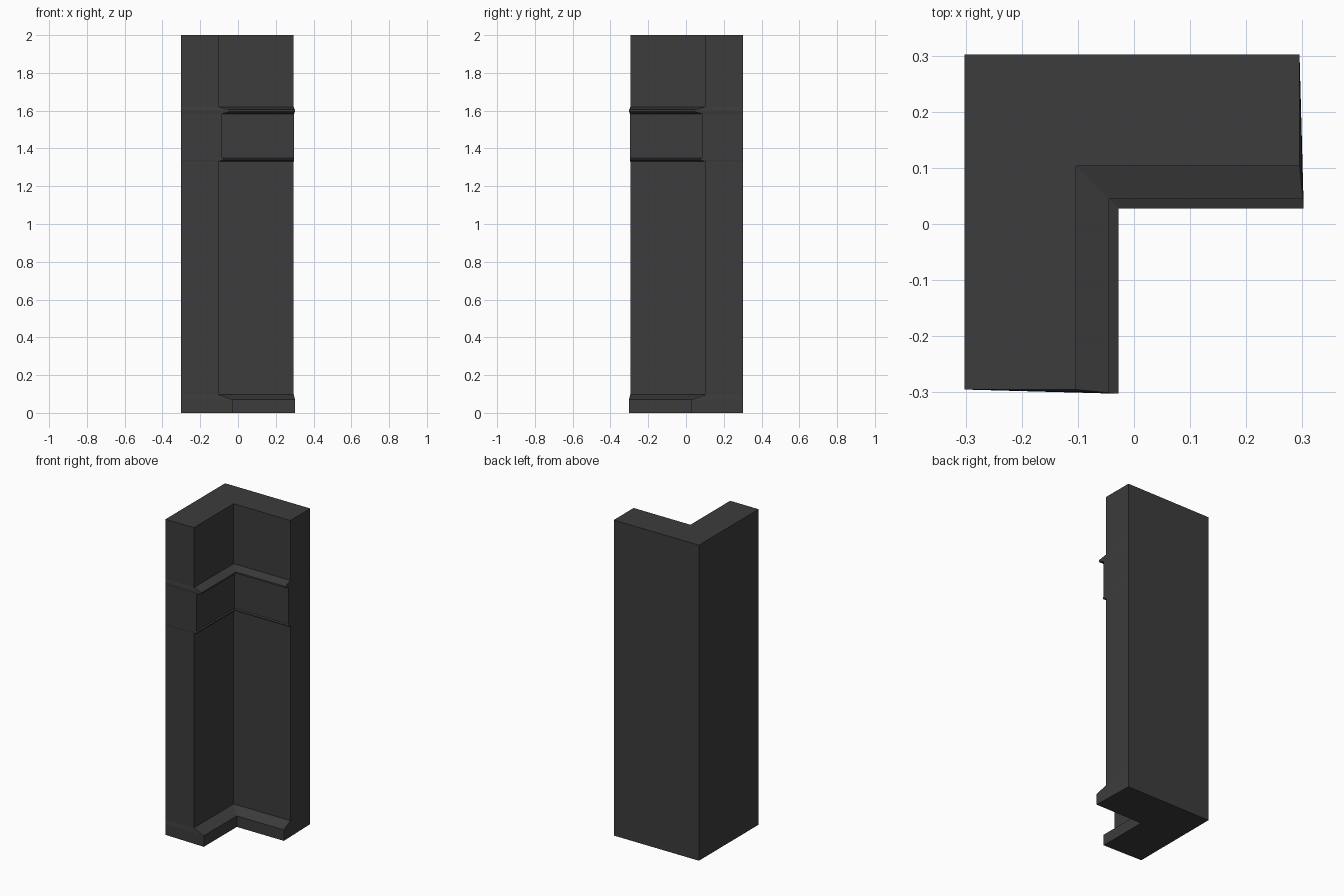
import bpy
import bmesh

cube = bpy.data.objects.get("Cube")
if cube:
    bpy.data.objects.remove(cube, do_unlink=True)

OUTER, INNER, END, TOP = 0.302, 0.103, 0.295, 2.0

# Single dark stone colour
stone = bpy.data.materials.new("dark_grey_stone")
stone.use_nodes = True
colour = (0.045, 0.045, 0.045, 1)
stone.diffuse_color = colour
bsdf = stone.node_tree.nodes["Principled BSDF"]
bsdf.inputs["Base Color"].default_value = colour
bsdf.inputs["Roughness"].default_value = 0.9


def l_section(depth):
    """L outline whose inner faces project by depth; trim ends flare slightly."""
    flare = END + 0.1 * depth
    face = INNER - depth
    return [(-OUTER, OUTER), (-OUTER, -END), (-face, -flare),
            (-face, face), (flare, face), (END, OUTER)]


def corner_part(name, profile):
    """Loft L sections through (projection, height) pairs, capping only the column ends."""
    bm = bmesh.new()
    rings = [[bm.verts.new((x, y, z)) for x, y in l_section(depth)]
             for depth, z in profile]
    for low, high in zip(rings, rings[1:]):
        for i in range(len(low)):
            j = (i + 1) % len(low)
            bm.faces.new((low[i], low[j], high[j], high[i]))
    if profile[0][1] == 0:
        bm.faces.new(rings[0][::-1])
    if profile[-1][1] == TOP:
        bm.faces.new(rings[-1])
    mesh = bpy.data.meshes.new(name)
    bm.to_mesh(mesh)
    bm.free()
    mesh.materials.append(stone)
    obj = bpy.data.objects.new(name, mesh)
    bpy.context.collection.objects.link(obj)


# Skirting with sloped top
corner_part("skirting", [(0.075, 0), (0.075, 0.07), (0, 0.097)])

# Plain lower wall
corner_part("lower_wall", [(0, 0.097), (0, 1.33)])

# Raised band with a small lip below and a pointed ledge above
corner_part("ledge_band", [(0, 1.33), (0.026, 1.338), (0.026, 1.345),
                           (0.019, 1.35), (0.019, 1.583), (0.058, 1.595),
                           (0.058, 1.605), (0, 1.62)])

# Plain upper wall
corner_part("upper_wall", [(0, 1.62), (0, TOP)])
